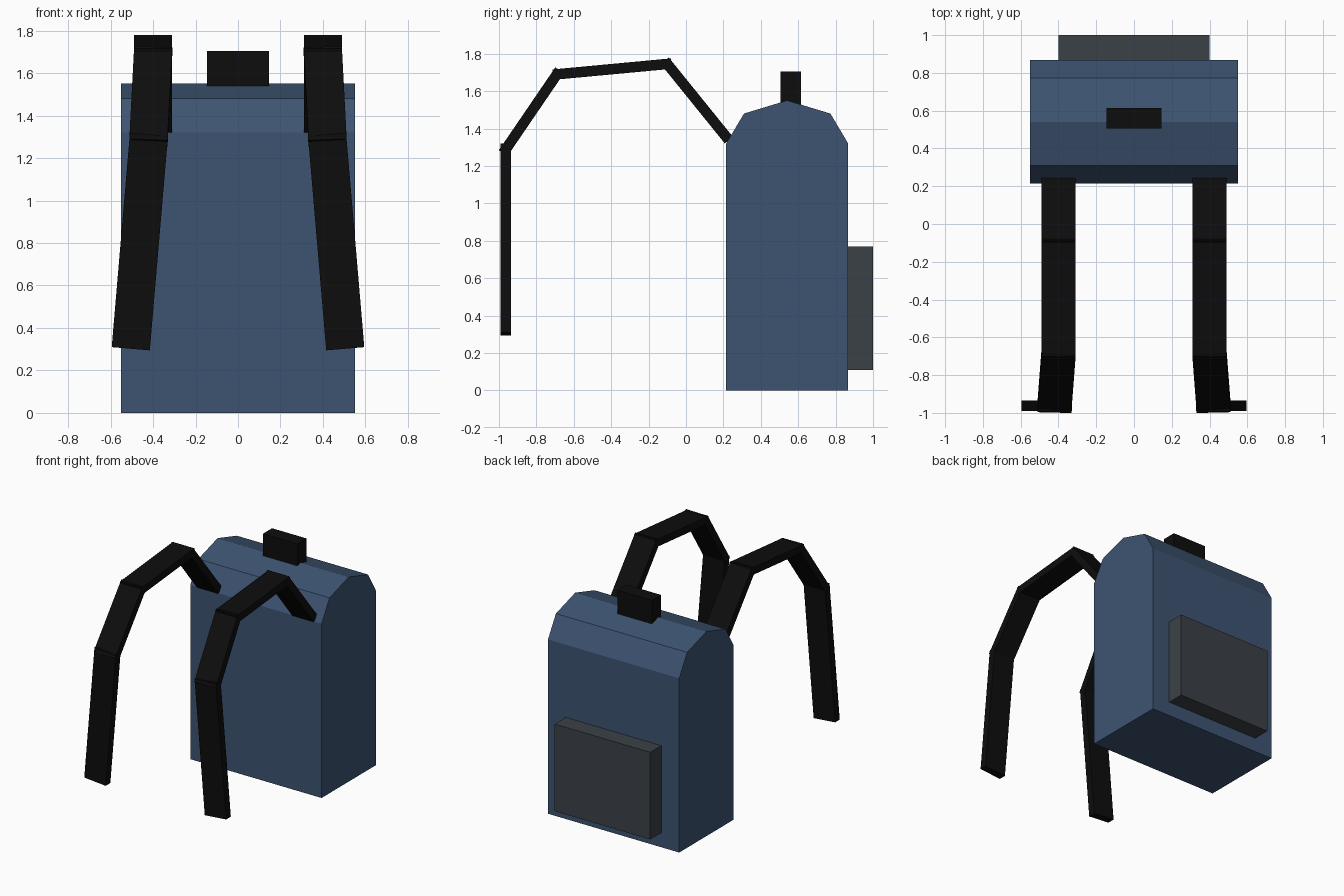
import bpy, bmesh
from mathutils import Vector, Matrix

if "Cube" in bpy.data.objects:
    bpy.data.objects.remove(bpy.data.objects["Cube"])


def material(name, color):
    m = bpy.data.materials.new(name)
    m.diffuse_color = (*color, 1)
    m.use_nodes = True
    m.node_tree.nodes["Principled BSDF"].inputs["Base Color"].default_value = m.diffuse_color
    return m


BLUE = material("navy fabric", (0.047, 0.088, 0.165))
GREY = material("charcoal fabric", (0.044, 0.053, 0.061))
BLACK = material("black webbing", (0.004, 0.004, 0.004))


def finish(name, bm, mat):
    bmesh.ops.recalc_face_normals(bm, faces=bm.faces)
    mesh = bpy.data.meshes.new(name)
    bm.to_mesh(mesh)
    bm.free()
    mesh.materials.append(mat)
    obj = bpy.data.objects.new(name, mesh)
    bpy.context.collection.objects.link(obj)
    return obj


def box(name, lo, hi, mat):
    lo, hi = Vector(lo), Vector(hi)
    bm = bmesh.new()
    bmesh.ops.create_cube(bm, size=1, matrix=Matrix.Translation((lo + hi) / 2)
                          @ Matrix.Diagonal((*(hi - lo), 1)))
    return finish(name, bm, mat)


# Body: side profile (y, z) extruded across x
profile = [(0.215, 0), (0.867, 0), (0.867, 1.32), (0.772, 1.48),
           (0.541, 1.55), (0.31, 1.48), (0.215, 1.32)]
bm = bmesh.new()
face = bm.faces.new([bm.verts.new((-0.55, y, z)) for y, z in profile])
ext = bmesh.ops.extrude_face_region(bm, geom=[face], use_keep_orig=True)
bmesh.ops.translate(bm, vec=(1.1, 0, 0),
                    verts=[v for v in ext["geom"] if isinstance(v, bmesh.types.BMVert)])
finish("bag_body", bm, BLUE)

# Pocket on the back and carry handle on top
box("pocket", (-0.40, 0.86, 0.11), (0.40, 1.0, 0.77), GREY)
box("carry_handle", (-0.145, 0.505, 1.52), (0.145, 0.615, 1.705), BLACK)

# Shoulder straps: overlapping flat bars along a bent path
path = [Vector(p) for p in [(0.40, 0.229, 1.338), (0.40, -0.10, 1.745),
                            (0.40, -0.69, 1.69), (0.421, -0.963, 1.29),
                            (0.505, -0.963, 0.302)]]
WIDTH, THICK, OVERLAP = 0.18, 0.056, 0.022


def strap(name, side):
    bm = bmesh.new()
    for i, (a, b) in enumerate(zip(path, path[1:])):
        d = (b - a).normalized()
        a = a - d * (OVERLAP if i > 0 else 0)
        b = b + d * (OVERLAP if i < len(path) - 2 else 0)
        across = (Vector((1, 0, 0)) - d * d.x).normalized()
        rot = Matrix((across, d.cross(across), d)).transposed().to_4x4()
        size = Matrix.Diagonal((WIDTH, THICK, (b - a).length, 1))
        bmesh.ops.create_cube(bm, size=1, matrix=Matrix.Diagonal((side, 1, 1, 1))
                              @ Matrix.Translation((a + b) / 2) @ rot @ size)
    finish(name, bm, BLACK)


strap("right_shoulder_strap", 1)
strap("left_shoulder_strap", -1)
